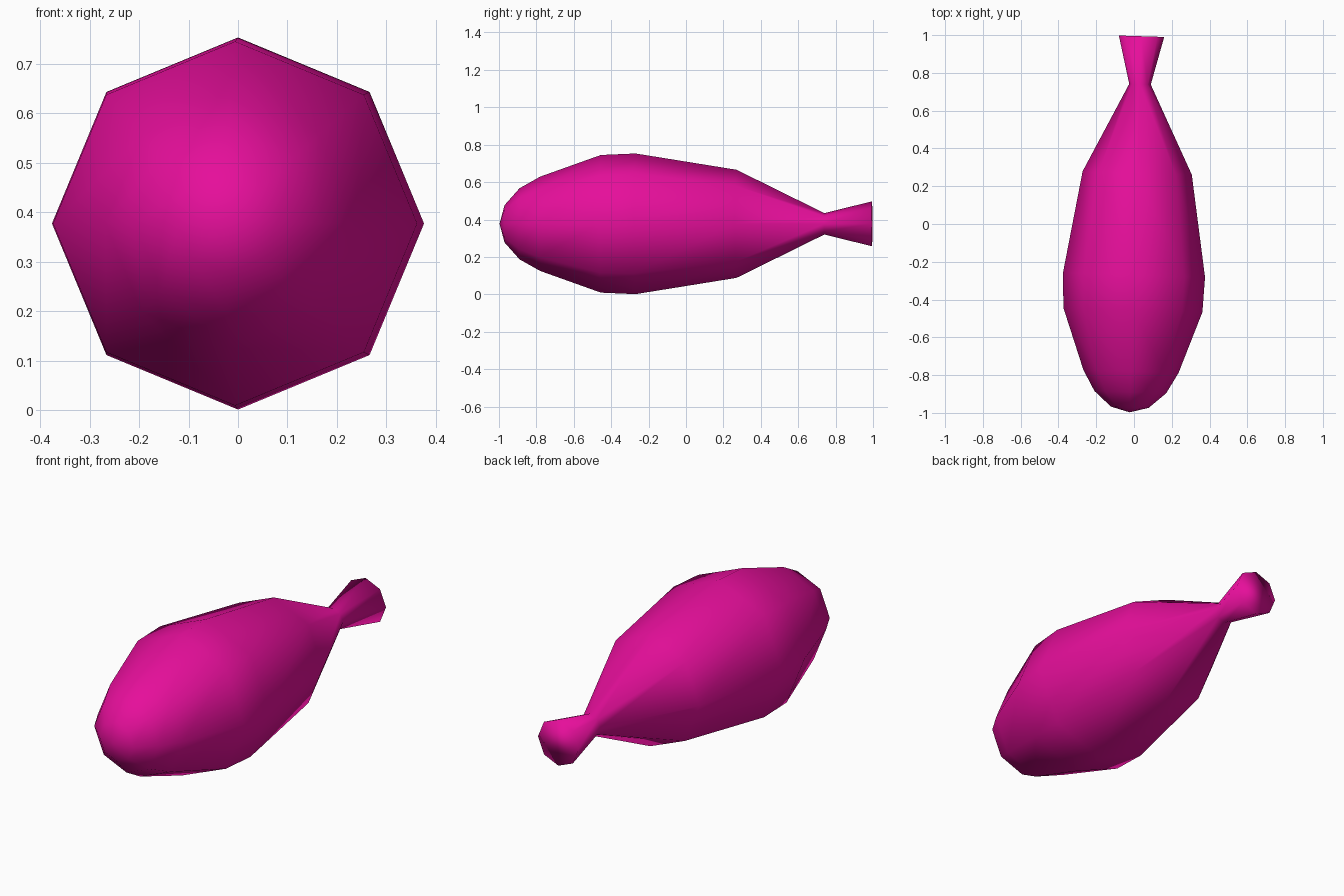
import bpy, bmesh, math

if "Cube" in bpy.data.objects:
    bpy.data.objects.remove(bpy.data.objects["Cube"])

SIDES = 8
CENTRE_Z = 0.377
TURN = 0.0315  # slight yaw of the long axis

# (distance along the axis, radius) from behind the nose to the flared mouth
PROFILE = [(-0.97, 0.10), (-0.89, 0.19), (-0.78, 0.252), (-0.455, 0.368),
           (-0.27, 0.376), (0.27, 0.289), (0.74, 0.057), (0.994, 0.12)]

pink = bpy.data.materials.new("hot pink")
pink.diffuse_color = (0.79, 0.0045, 0.325, 1.0)
pink.use_nodes = True
pink.node_tree.nodes["Principled BSDF"].inputs["Base Color"].default_value = pink.diffuse_color


def place(across, along, height):
    """Put a point on the slightly turned axis."""
    return (across + TURN * along + 0.0085, along - TURN * across, CENTRE_Z + height)


bm = bmesh.new()
# Rounded nose
nose = bm.verts.new(place(0, -0.997, 0))
# Body, pinched neck and flared tail
rings = []
for y, r in PROFILE:
    ring = []
    for i in range(SIDES):
        a = math.tau * i / SIDES
        ring.append(bm.verts.new(place(r * math.cos(a), y, r * math.sin(a))))
    rings.append(ring)
for i in range(SIDES):
    j = (i + 1) % SIDES
    bm.faces.new((nose, rings[0][i], rings[0][j]))
    for a, b in zip(rings, rings[1:]):
        bm.faces.new((a[i], b[i], b[j], a[j]))
# Closed tail end
bm.faces.new(rings[-1])
bmesh.ops.recalc_face_normals(bm, faces=bm.faces[:])
for f in bm.faces:
    f.smooth = True

mesh = bpy.data.meshes.new("balloon")
bm.to_mesh(mesh)
bm.free()
mesh.materials.append(pink)
balloon = bpy.data.objects.new("balloon", mesh)
bpy.context.collection.objects.link(balloon)
